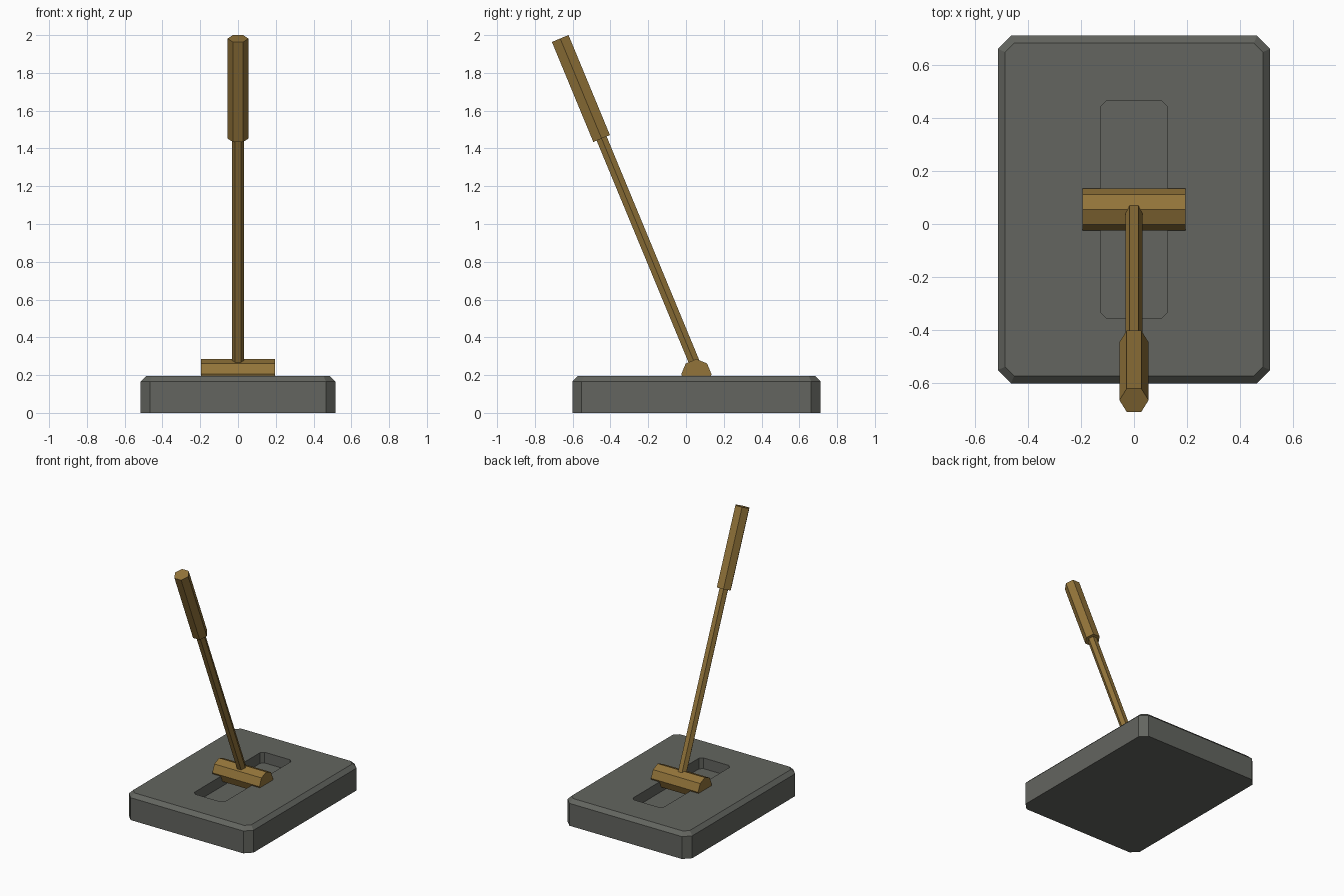
import bpy
from math import cos, sin, pi, radians
from mathutils import Vector

cube = bpy.data.objects.get("Cube")
if cube:
    bpy.data.objects.remove(cube, do_unlink=True)


def material(name, rgb):
    mat = bpy.data.materials.new(name)
    mat.use_nodes = True
    mat.diffuse_color = (*rgb, 1)
    mat.node_tree.nodes["Principled BSDF"].inputs["Base Color"].default_value = (*rgb, 1)
    return mat


stone = material("dark stone", (0.125, 0.13, 0.115))
brass = material("aged brass", (0.29, 0.175, 0.042))


def loft(name, rings, mat):
    """Closed flat-shaded solid through rings of equal point count."""
    n = len(rings[0])
    verts = [p for ring in rings for p in ring]
    faces = [list(range(n))[::-1], list(range(len(verts) - n, len(verts)))]
    for r in range(len(rings) - 1):
        for i in range(n):
            j = (i + 1) % n
            faces.append([r * n + i, r * n + j, (r + 1) * n + j, (r + 1) * n + i])
    mesh = bpy.data.meshes.new(name)
    mesh.from_pydata(verts, [], faces)
    mesh.materials.append(mat)
    obj = bpy.data.objects.new(name, mesh)
    bpy.context.collection.objects.link(obj)
    return obj


PIVOT_Y = 0.055


def cut_corner_ring(hx, hy, cut, z):
    """Rectangle with chamfered corners, counter-clockwise."""
    pts = [(hx, -hy + cut), (hx, hy - cut), (hx - cut, hy), (cut - hx, hy)]
    pts += [(-x, -y) for x, y in pts]
    return [(x, y + PIVOT_Y, z) for x, y in pts]


def prism(name, start, end, radius, sides, u, v, mat):
    """Regular prism between two points, with corners starting along u."""
    angles = [2 * pi * i / sides for i in range(sides)]
    rings = [[c + (u * cos(a) + v * sin(a)) * radius for a in angles]
             for c in (start, end)]
    return loft(name, rings, mat)


# Base block with chamfered top rim
base = loft("base", [cut_corner_ring(0.515, 0.657, 0.05, 0),
                     cut_corner_ring(0.515, 0.657, 0.05, 0.167),
                     cut_corner_ring(0.487, 0.629, 0.034, 0.195)], stone)

# Slot cut in the top of the base
cutter = loft("slot_cutter", [cut_corner_ring(0.127, 0.41, 0.022, 0.115),
                              cut_corner_ring(0.127, 0.41, 0.022, 0.3)], stone)
cut = base.modifiers.new("slot", 'BOOLEAN')
cut.operation = 'DIFFERENCE'
cut.solver = 'EXACT'
cut.object = cutter
bpy.context.view_layer.objects.active = base
bpy.ops.object.modifier_apply(modifier=cut.name)
bpy.data.objects.remove(cutter, do_unlink=True)

# Octagonal pivot bar lying across the slot
X, Y, Z = Vector((1, 0, 0)), Vector((0, 1, 0)), Vector((0, 0, 1))
pivot = Vector((0, PIVOT_Y, 0.205))
prism("pivot_bar", pivot - X * 0.195, pivot + X * 0.195, 0.08, 8, Y, Z, brass)

# Tilted hexagonal rod and thicker grip
tilt = radians(22.5)
axis = Vector((0, -sin(tilt), cos(tilt)))
side = axis.cross(X)
tip = Vector((0, -0.666, 1.982))
grip_end = tip - axis * 0.573
prism("lever_rod", tip - axis * 1.89, grip_end + axis * 0.02, 0.033, 6, X, side, brass)
prism("lever_grip", grip_end, tip, 0.055, 6, X, side, brass)
